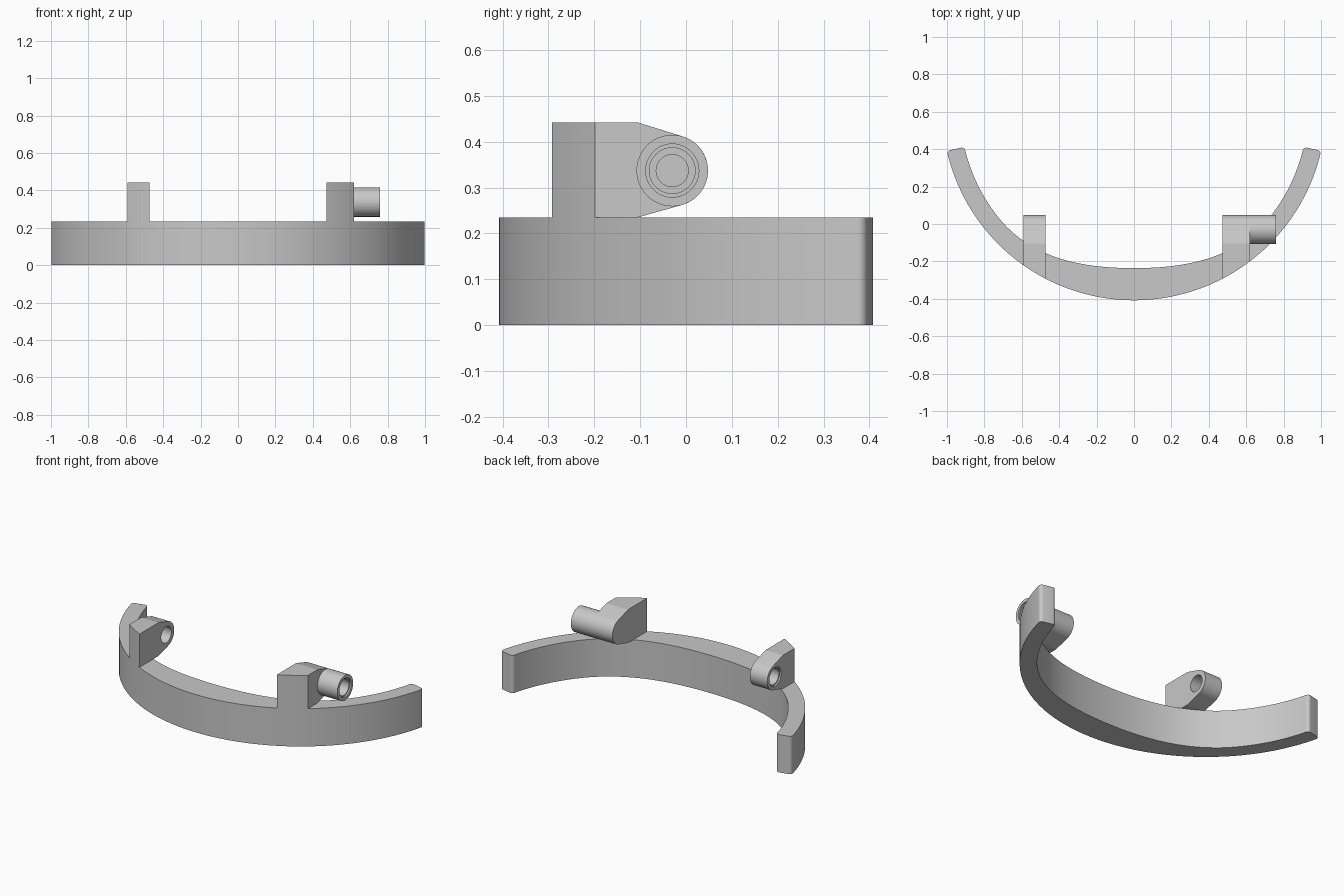
import bpy, bmesh
from math import sin, cos, radians
from mathutils import Vector

cube = bpy.data.objects.get("Cube")
if cube:
    bpy.data.objects.remove(cube, do_unlink=True)

COLOUR = (0.58, 0.58, 0.58, 1)
grey = bpy.data.materials.new("plain grey")
grey.use_nodes = True
grey.diffuse_color = COLOUR
grey.node_tree.nodes["Principled BSDF"].inputs["Base Color"].default_value = COLOUR

OUTER_R, CENTRE_Y = 1.026, 0.618
RING_TOP, LUG_TOP = 0.235, 0.442
PIN_Y, PIN_Z, PIN_R = -0.03, 0.337, 0.078


def arc(cx, cy, r, start, end, n):
    angles = [radians(start + (end - start) * i / n) for i in range(n + 1)]
    return [(cx + r * cos(a), cy + r * sin(a)) for a in angles]


def inner_edge(start, end, n):
    """Inner curve of the band: even thickness, swelling towards the middle."""
    points = []
    for i in range(n + 1):
        a = start + (end - start) * i / n
        swell = cos(radians(min(abs(a) * 1.8, 90))) ** 2
        r = 0.93 - 0.076 * swell
        points.append((r * sin(radians(a)), CENTRE_Y - r * cos(radians(a))))
    return points


def finish(name, bm):
    bmesh.ops.recalc_face_normals(bm, faces=bm.faces)
    mesh = bpy.data.meshes.new(name)
    bm.to_mesh(mesh)
    bm.free()
    mesh.materials.append(grey)
    obj = bpy.data.objects.new(name, mesh)
    bpy.context.collection.objects.link(obj)
    return obj


def prism(points, direction):
    """Extrude a closed outline of 3D points."""
    bm = bmesh.new()
    face = bm.faces.new([bm.verts.new(p) for p in points])
    new = bmesh.ops.extrude_face_region(bm, geom=[face])["geom"]
    bmesh.ops.translate(bm, vec=direction, verts=[v for v in new if isinstance(v, bmesh.types.BMVert)])
    return bm


def turned(name, profile, n=48):
    """Closed solid turned about the pin axis from (x, radius) pairs."""
    bm = bmesh.new()
    rings = [[bm.verts.new((x, y, z)) for y, z in arc(PIN_Y, PIN_Z, r, 0, 360 - 360 / n, n - 1)]
             for x, r in profile]
    for a, b in zip(rings, rings[1:]):
        for i in range(n):
            j = (i + 1) % n
            bm.faces.new((a[i], a[j], b[j], b[i]))
    bm.faces.new(rings[0])
    bm.faces.new(rings[-1])
    return finish(name, bm)


def boolean(obj, tool, operation):
    mod = obj.modifiers.new(operation, "BOOLEAN")
    mod.operation, mod.solver, mod.object = operation, "EXACT", tool
    bpy.context.view_layer.objects.active = obj
    bpy.ops.object.modifier_apply(modifier=mod.name)
    bpy.data.objects.remove(tool, do_unlink=True)


def smooth(obj):
    bpy.ops.object.select_all(action="DESELECT")
    obj.select_set(True)
    bpy.context.view_layer.objects.active = obj
    bpy.ops.object.shade_smooth_by_angle(angle=radians(13))


# Curved band with rounded tips
outline = arc(0, CENTRE_Y, OUTER_R, -167.2, -12.8, 72) + inner_edge(77.2, -77.2, 72)
bm = prism([(x, y, 0) for x, y in outline], Vector((0, 0, RING_TOP)))
tips = [e for e in bm.edges if abs(e.verts[0].co.z - e.verts[1].co.z) > 0.1
        and e.verts[0].co.y > 0.385]
bmesh.ops.bevel(bm, geom=tips, offset=0.019, segments=9, profile=0.5, affect="EDGES")
smooth(finish("curved_band", bm))


# Hinge lugs: side profile trimmed to the band's outer curve
def lug(name, x0, x1):
    side = [(-0.4, RING_TOP), (-0.4, LUG_TOP), (-0.105, LUG_TOP)]
    side += arc(PIN_Y, PIN_Z, PIN_R, 74, -74, 28)
    side += [(-0.105, RING_TOP)]
    obj = finish(name, prism([(x0, y, z) for y, z in side], Vector((x1 - x0, 0, 0))))
    disc = arc(0, CENTRE_Y, OUTER_R, 0, 358, 179)
    trim = finish("trim", prism([(x, y, -0.1) for x, y in disc], Vector((0, 0, 1))))
    boolean(obj, trim, "INTERSECT")
    return obj


# Right lug with a through hole, counterbored on the outside
right = lug("right_lug", -0.592, -0.472)
boolean(right, turned("cutter", [(-0.7, 0.058), (-0.582, 0.058), (-0.582, 0.05), (-0.4, 0.05)]),
        "DIFFERENCE")
smooth(right)

# Left lug with a blind stepped bore that carries on from the boss
left = lug("left_lug", 0.472, 0.621)
boolean(left, turned("cutter", [(0.53, 0.035), (0.545, 0.035), (0.545, 0.05), (0.7, 0.05)]),
        "DIFFERENCE")
smooth(left)

# Hollow boss with a counterbored mouth
boss = turned("left_boss", [(0.621, PIN_R), (0.758, PIN_R)])
boolean(boss, turned("cutter", [(0.6, 0.05), (0.748, 0.05), (0.748, 0.058), (0.8, 0.058)]),
        "DIFFERENCE")
smooth(boss)
